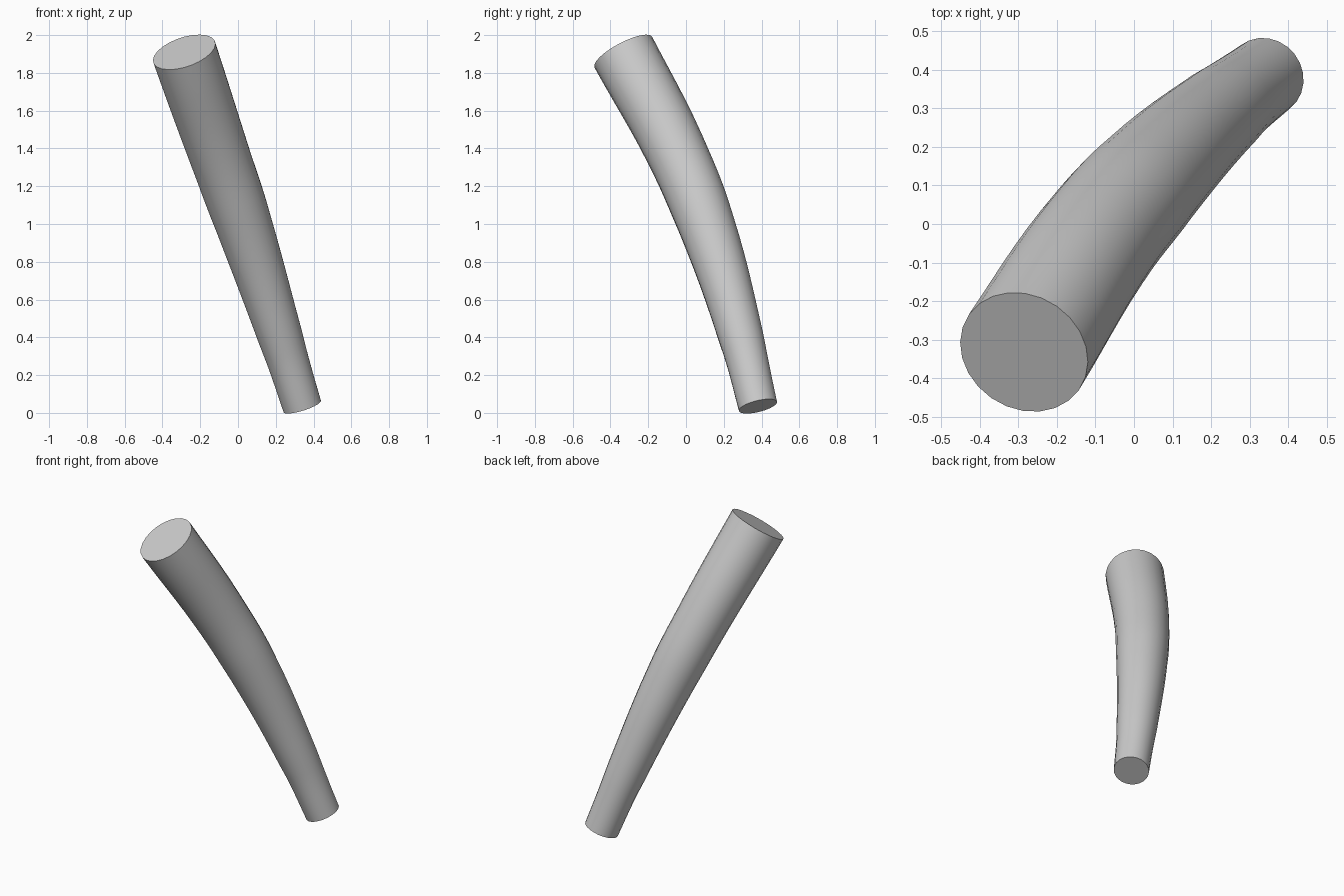
import bpy
import math

if "Cube" in bpy.data.objects:
    bpy.data.objects.remove(bpy.data.objects["Cube"])

# Centre line of the tapered, bent rod: x, y, z, radius
PATH = [
    (0.34, 0.381, 0.035, 0.104),
    (0.225, 0.292, 0.40, 0.119),
    (0.03, 0.107, 1.00, 0.150),
    (-0.11, -0.06, 1.40, 0.162),
    (-0.285, -0.332, 1.91, 0.173),
]

# Swept round profile with closed ends
curve = bpy.data.curves.new("curved_rod", 'CURVE')
curve.dimensions = '3D'
curve.bevel_depth = 1.0
curve.bevel_resolution = 10
curve.use_fill_caps = True
curve.resolution_u = 6
spline = curve.splines.new('BEZIER')
spline.radius_interpolation = 'CARDINAL'
spline.bezier_points.add(len(PATH) - 1)
for point, (x, y, z, r) in zip(spline.bezier_points, PATH):
    point.co = (x, y, z)
    point.radius = r
    point.handle_left_type = point.handle_right_type = 'AUTO'

rod = bpy.data.objects.new("curved_rod", curve)
bpy.context.collection.objects.link(rod)
bpy.context.view_layer.objects.active = rod
rod.select_set(True)
bpy.ops.object.convert(target='MESH')
rod = bpy.context.object

# Weld the cap rims so the rod is one closed surface
bpy.ops.object.mode_set(mode='EDIT')
bpy.ops.mesh.select_all(action='SELECT')
bpy.ops.mesh.remove_doubles(threshold=0.0005)
bpy.ops.mesh.normals_make_consistent(inside=False)
bpy.ops.object.mode_set(mode='OBJECT')
bpy.ops.object.shade_smooth_by_angle(angle=math.radians(40))
